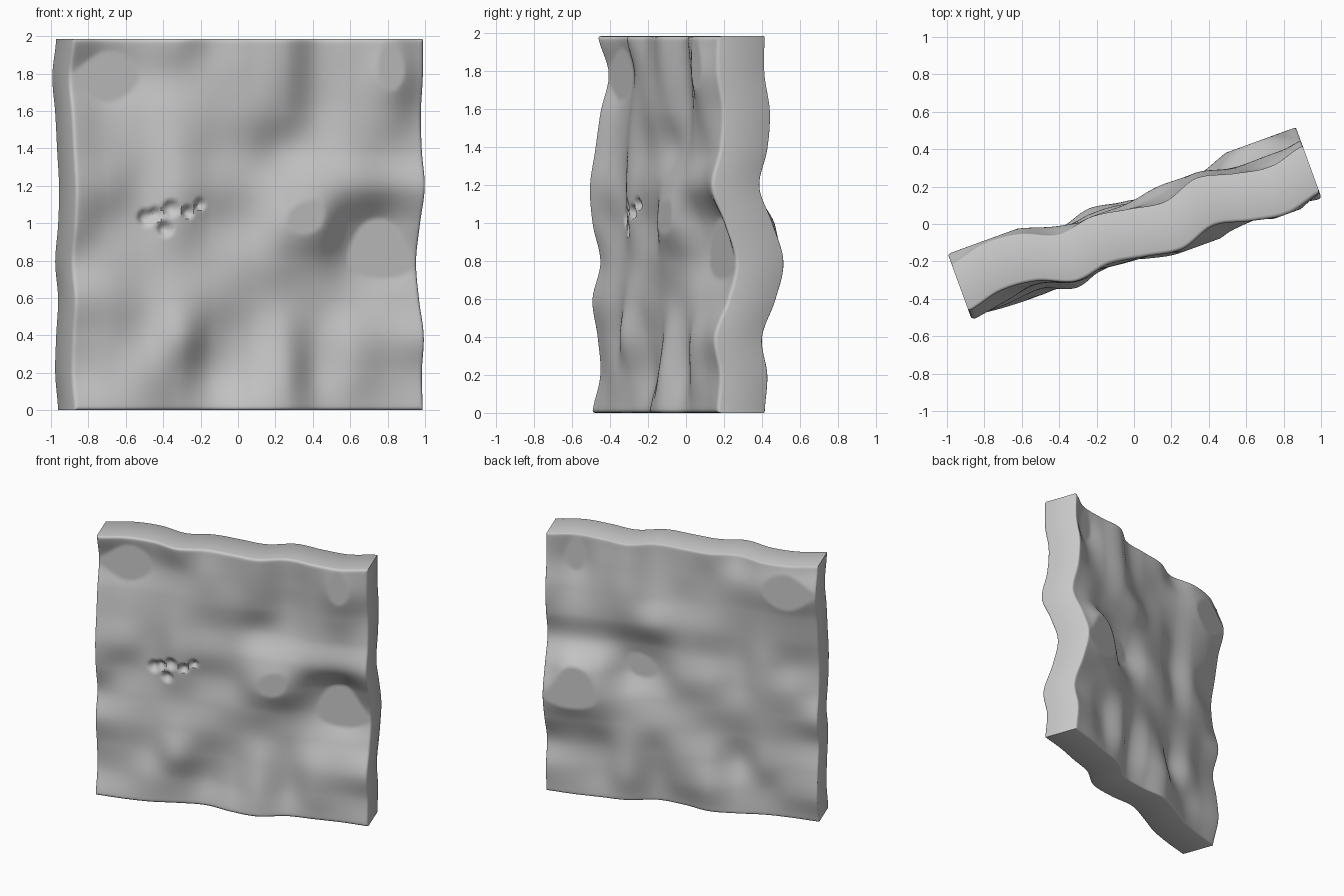
import bpy, bmesh, math
from mathutils import Vector

if "Cube" in bpy.data.objects:
    bpy.data.objects.remove(bpy.data.objects["Cube"])

HALF, TALL, TURN = 0.99, 1.985, math.radians(20)
FRONT, BACK, DEPTH, ROUND = -0.08, 0.19, 0.15, 0.02

# Ripple heights in tenths, rows from top to bottom, columns from left to right
RIPPLE = [
    (4, 1, 2, 7, 5, 7, 9, 5, 8, 10, 7),
    (0, -2, 0, 4, 6, 7, 8, 4, 7, 11, 7),
    (3, 1, 2, 5, 6, 7, 6, 3, 6, 8, 5),
    (5, 3, 3, 6, 5, 5, 3, 4, 6, 6, 6),
    (7, 5, 3, 7, 6, 6, 8, 9, 8, 7, 9),
    (6, 3, 3, 6, 4, 5, 10, 10, 2, -1, 4),
    (3, 4, 4, 5, 5, 6, 7, 5, 0, -2, 0),
    (6, 6, 5, 7, 6, 5, 5, 4, 3, 3, 3),
    (4, 5, 5, 9, 4, 4, 7, 4, 7, 7, 8),
    (3, 5, 7, 6, 2, 5, 9, 4, 7, 6, 6),
    (6, 7, 7, 5, 4, 8, 10, 6, 6, 6, 7),
]
# Small chips in the front: along, height, radius
CHIPS = [(-0.57, 1.03, .05), (-0.52, 1.05, .04), (-0.47, 0.97, .045), (-0.44, 1.08, .05),
         (-0.35, 1.06, .04), (-0.28, 1.10, .035)]


def cubic(p, t):
    a, b, c, d = p
    return b + 0.5 * t * (c - a + t * (2*a - 5*b + 4*c - d + t * (3*(b - c) + d - a)))


def sample(row, s):
    i = min(int(s), len(row) - 2)
    return cubic([row[max(0, min(len(row) - 1, i + k))] for k in (-1, 0, 1, 2)], s - i)


def ripple(u, z):
    s = (u + HALF) / (2 * HALF) * 10
    w = sample([sample(r, s) for r in RIPPLE], (1 - z / TALL) * 10) / 10
    return DEPTH * max(0.0, min(1.0, w))   # flat where the ripple is clipped


def chip(u, z):
    depth = 0.0
    for cu, cz, r in CHIPS:
        q = ((u - cu) ** 2 + (z - cz) ** 2) / (r * r)
        if q < 1:
            depth = max(depth, 0.035 * (1 - q) ** 1.2)
    return depth


def stations(lo, hi, n):
    edge = [0, .002, .007, .013]
    a, b = lo + ROUND, hi - ROUND
    return [lo + e for e in edge] + [a + (b - a) * i / n for i in range(n + 1)] \
        + [hi - e for e in reversed(edge)]


us, zs = stations(-HALF, HALF, 130), stations(0, TALL, 130)
bm = bmesh.new()
c, s = math.cos(TURN), math.sin(TURN)


def point(u, v, z):
    return bm.verts.new(Vector((c * u - s * v, s * u + c * v, z)))


# Front and back skins, rounded towards the rim
front, back = [], []
for z in zs:
    fr, br = [], []
    for u in us:
        e = min(HALF - abs(u), z, TALL - z)
        inset = ROUND - math.sqrt(max(0, ROUND**2 - max(0, ROUND - e)**2))
        d = ripple(u, z)
        fr.append(point(u, FRONT - d + inset + chip(u, z), z))
        br.append(point(u, BACK - d - inset * 0.4, z))
    front.append(fr)
    back.append(br)
nu, nz = len(us), len(zs)
for j in range(nz - 1):
    for i in range(nu - 1):
        bm.faces.new((front[j][i], front[j][i+1], front[j+1][i+1], front[j+1][i]))
        bm.faces.new((back[j][i], back[j+1][i], back[j+1][i+1], back[j][i+1]))

# Rim joining the two skins
rim = [(0, i) for i in range(nu)] + [(j, nu - 1) for j in range(1, nz)] \
    + [(nz - 1, i) for i in range(nu - 2, -1, -1)] + [(j, 0) for j in range(nz - 2, 0, -1)]
for (j, i), (l, k) in zip(rim, rim[1:] + rim[:1]):
    bm.faces.new((front[j][i], back[j][i], back[l][k], front[l][k]))
bmesh.ops.recalc_face_normals(bm, faces=bm.faces)

mesh = bpy.data.meshes.new("stone_slab")
bm.to_mesh(mesh)
bm.free()
slab = bpy.data.objects.new("stone_slab", mesh)
bpy.context.collection.objects.link(slab)
grey = bpy.data.materials.new("stone_grey")
grey.diffuse_color = (0.58, 0.58, 0.58, 1)
grey.use_nodes = True
grey.node_tree.nodes["Principled BSDF"].inputs["Base Color"].default_value = grey.diffuse_color
mesh.materials.append(grey)

bpy.context.view_layer.objects.active = slab
slab.select_set(True)
bpy.ops.object.shade_smooth_by_angle(angle=math.radians(40))
